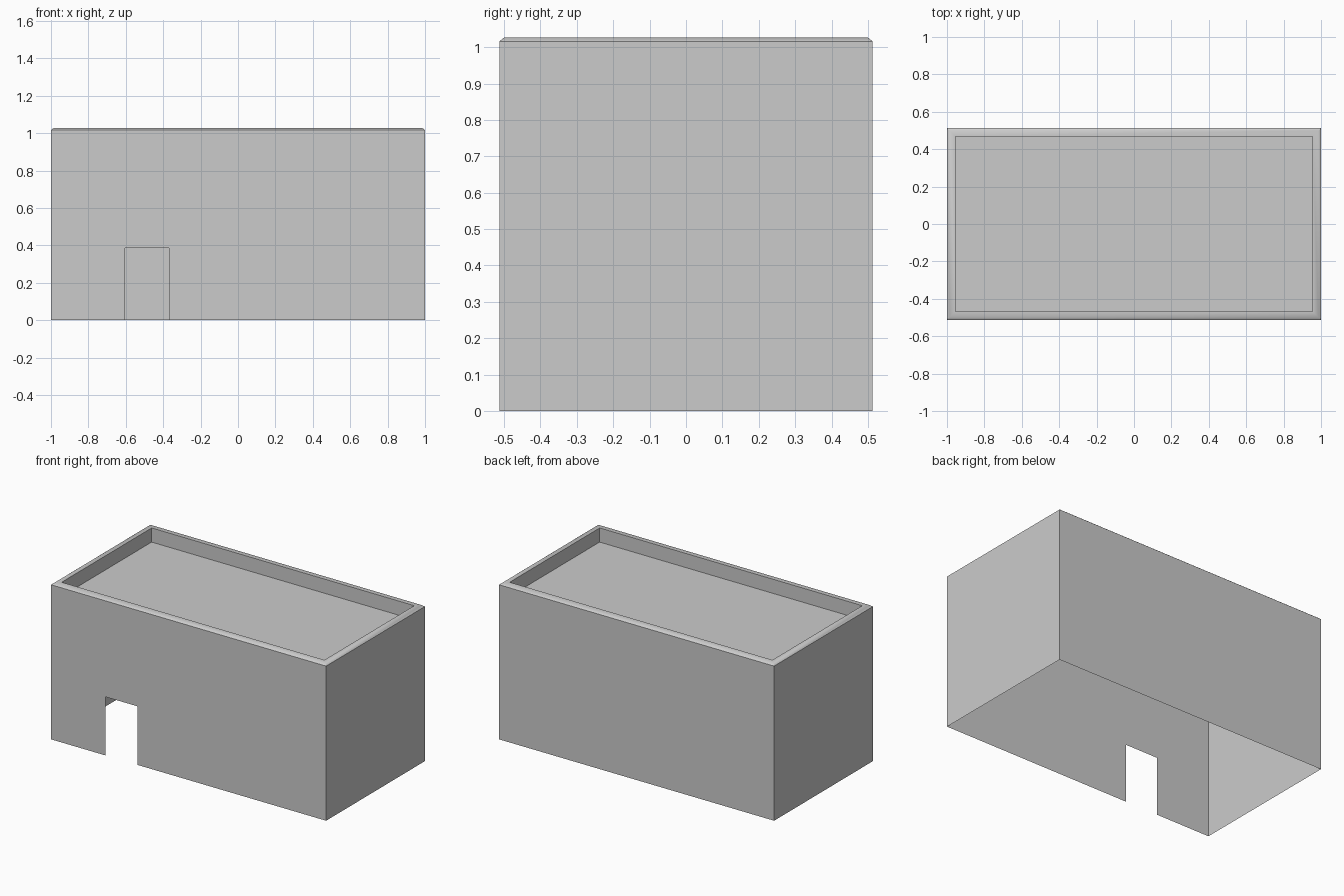
import bpy, bmesh, math

cube = bpy.data.objects.get("Cube")
if cube:
    bpy.data.objects.remove(cube, do_unlink=True)

HX, HY = 1.0, 0.513            # half size of the building
EAVE, TOP, DECK = 1.016, 1.027, 0.934
INX, INY = 0.955, 0.467        # inner face of the parapet
CHAMFER = 0.014
DOOR_L, DOOR_R, DOOR_H = -0.605, -0.37, 0.385

grey = bpy.data.materials.new("plain grey")
grey.use_nodes = True
colour = (0.6, 0.6, 0.6, 1)
grey.diffuse_color = colour
grey.node_tree.nodes["Principled BSDF"].inputs["Base Color"].default_value = colour


def finish(bm, name):
    mesh = bpy.data.meshes.new(name)
    bm.to_mesh(mesh)
    bm.free()
    mesh.materials.append(grey)
    obj = bpy.data.objects.new(name, mesh)
    bpy.context.collection.objects.link(obj)
    return obj


def face(bm, points):
    return bm.faces.new([bm.verts.new(p) for p in points])


def rectangle(x, y, z):
    return [(-x, -y, z), (x, -y, z), (x, y, z), (-x, y, z)]


# Thin outer walls, open underneath
bm = bmesh.new()
low, high = rectangle(HX, HY, 0), rectangle(HX, HY, EAVE)
for i in range(1, 4):
    j = (i + 1) % 4
    face(bm, [low[i], low[j], high[j], high[i]])

# Front wall with the doorway notch
outline = [(-HX, 0), (DOOR_L, 0), (DOOR_L, DOOR_H), (DOOR_R, DOOR_H),
           (DOOR_R, 0), (HX, 0), (HX, EAVE), (-HX, EAVE)]
face(bm, [(x, -HY, z) for x, z in outline])
bmesh.ops.remove_doubles(bm, verts=bm.verts, dist=0.0001)
finish(bm, "outer_walls")

# Parapet: chamfered outer edge, flat top, inner face down to the roof
bm = bmesh.new()
sections = [(HX, HY, EAVE), (HX - CHAMFER, HY - CHAMFER, TOP),
            (INX, INY, TOP), (INX, INY, DECK)]
rings = [[bm.verts.new(p) for p in rectangle(*s)] for s in sections]
for a, b in zip(rings, rings[1:]):
    for i in range(4):
        j = (i + 1) % 4
        bm.faces.new([a[i], a[j], b[j], b[i]])
parapet = finish(bm, "parapet")
bpy.ops.object.select_all(action="DESELECT")
parapet.select_set(True)
bpy.context.view_layer.objects.active = parapet
bpy.ops.object.shade_smooth_by_angle(angle=math.radians(42))

# Sunken flat roof
bm = bmesh.new()
face(bm, rectangle(INX, INY, DECK))
finish(bm, "roof_deck")
